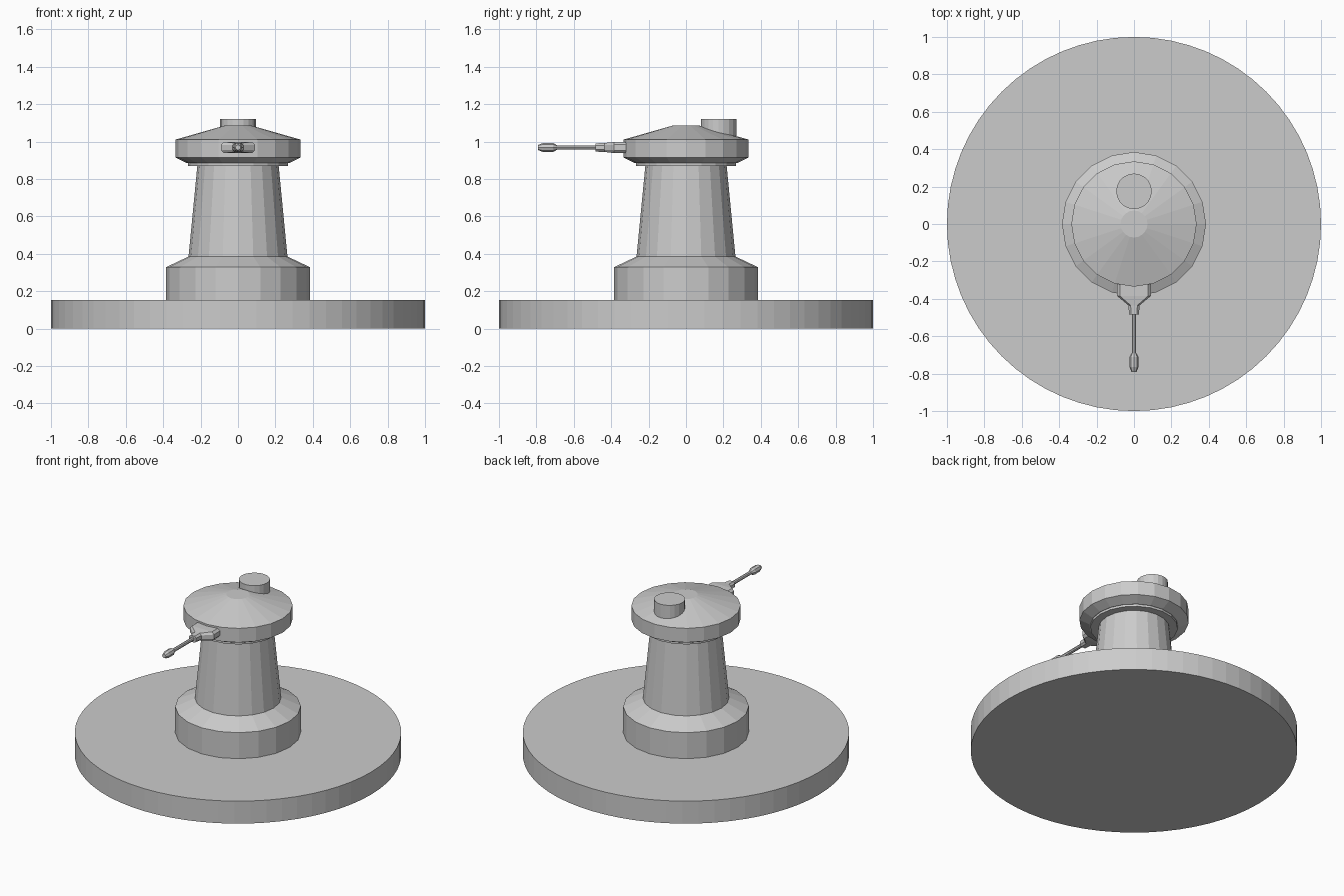
import bpy
import bmesh
from math import cos, sin, tau
from mathutils import Matrix, Vector

cube = bpy.data.objects.get("Cube")
if cube:
    bpy.data.objects.remove(cube, do_unlink=True)


def loft(name, rings):
    """Bridge equal-sized rings of points and cap both ends."""
    bm = bmesh.new()
    loops = [[bm.verts.new(p) for p in ring] for ring in rings]
    count = len(loops[0])
    for low, high in zip(loops, loops[1:]):
        for i in range(count):
            j = (i + 1) % count
            bm.faces.new((low[i], low[j], high[j], high[i]))
    bm.faces.new(loops[0][::-1])
    bm.faces.new(loops[-1])
    bmesh.ops.recalc_face_normals(bm, faces=bm.faces)
    mesh = bpy.data.meshes.new(name)
    bm.to_mesh(mesh)
    bm.free()
    obj = bpy.data.objects.new(name, mesh)
    bpy.context.collection.objects.link(obj)
    return obj


def turned(name, profile, sides, origin=(0, 0, 0), along_front=False):
    """Revolve (radius, height) pairs about z, or about -y for gun parts."""
    turn = Matrix.Rotation(tau / 4, 3, 'X') if along_front else Matrix.Identity(3)
    rings = [[turn @ Vector((r * cos(tau * i / sides), r * sin(tau * i / sides), h))
              + Vector(origin) for i in range(sides)] for r, h in profile]
    return loft(name, rings)


def octagon(y, w, h, z):
    """Flat chamfered section facing the front."""
    c = min(w, h) * 0.5
    corners = [(w, h - c), (w - c, h), (c - w, h), (-w, h - c),
               (-w, c - h), (c - w, -h), (w - c, -h), (w, c - h)]
    return [(x, y, z + dz) for x, dz in corners]


SIDES = 20
GUN_Z = 0.968

# Ground disc and tower body
turned("base_disc", [(1, 0), (1, 0.152)], 64)
turned("pedestal", [(0.385, 0.15), (0.385, 0.328), (0.29, 0.373), (0.265, 0.385)], SIDES)
turned("column", [(0.265, 0.38), (0.217, 0.875)], SIDES)
turned("collar", [(0.268, 0.87), (0.268, 0.888)], SIDES)

# Turret head with its offset hatch
turned("turret", [(0.275, 0.885), (0.335, 0.915), (0.335, 1.01), (0.072, 1.085)], SIDES)
turned("hatch", [(0.095, 1.0), (0.095, 1.12)], SIDES, (0, 0.175, 0))

# Gun mount narrowing toward the barrel
sections = [(-0.29, 0.09, 0.03), (-0.385, 0.09, 0.03),
            (-0.435, 0.03, 0.024), (-0.485, 0.026, 0.022)]
loft("gun_mount", [octagon(y, w, h, GUN_Z) for y, w, h in sections])

# Barrel and muzzle
turned("barrel", [(0.012, 0.47), (0.012, 0.71)], 8, (0, 0, GUN_Z), True)
turned("muzzle", [(0.012, 0.69), (0.024, 0.71), (0.024, 0.765), (0.014, 0.79)],
       8, (0, 0, GUN_Z), True)
